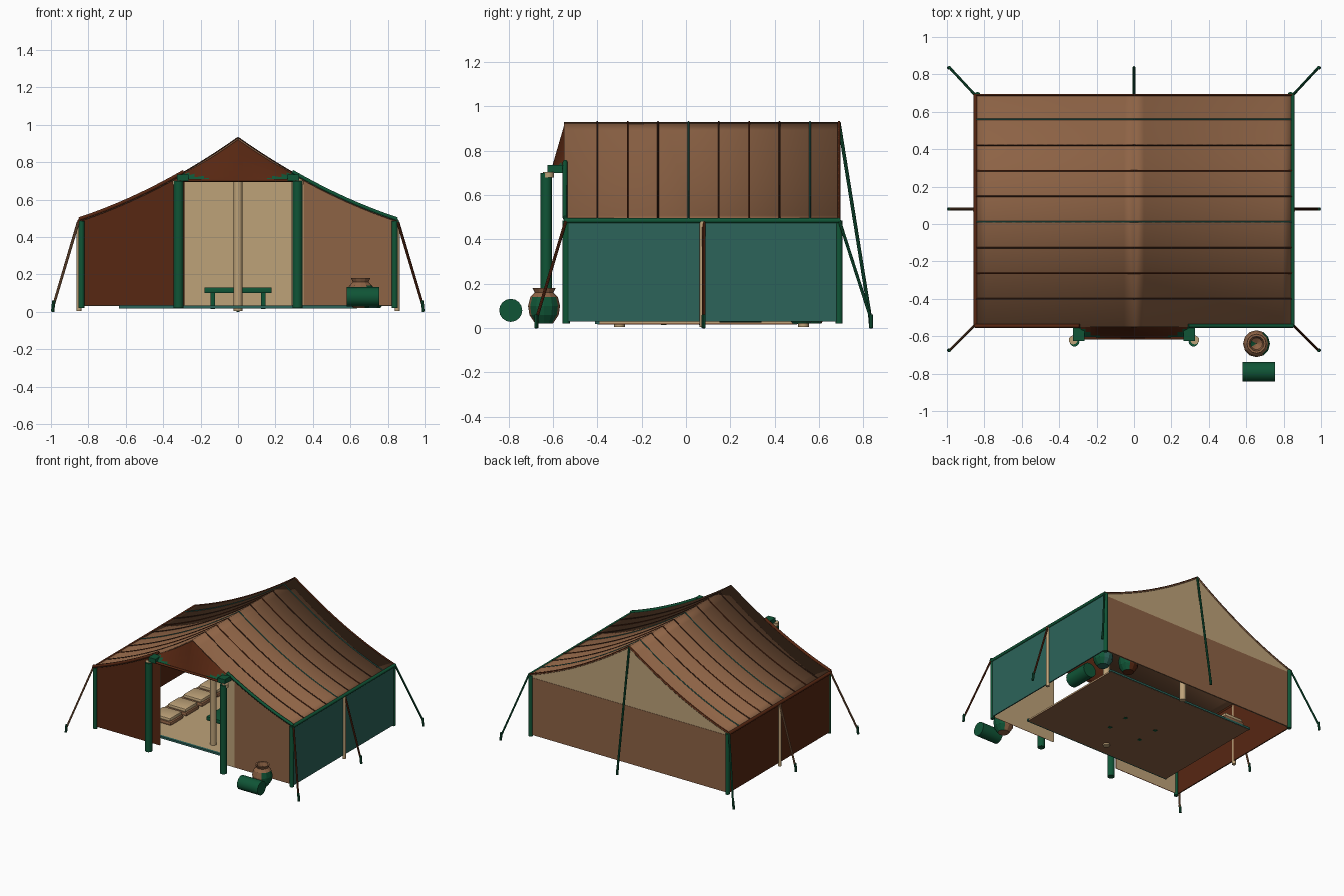
import bpy, bmesh, math
from mathutils import Vector

if "Cube" in bpy.data.objects:
    bpy.data.objects.remove(bpy.data.objects["Cube"])


def mat(name, rgb):
    m = bpy.data.materials.new(name)
    m.diffuse_color = (*rgb, 1)
    m.use_nodes = True
    m.node_tree.nodes["Principled BSDF"].inputs["Base Color"].default_value = m.diffuse_color
    return m


BROWN = mat("canvas brown", (0.27, 0.125, 0.06))
BEIGE = mat("canvas beige", (0.51, 0.36, 0.19))
TEAL = mat("teal", (0.025, 0.125, 0.1))
GREEN = mat("deep green", (0.005, 0.09, 0.037))
RUST = mat("rust", (0.095, 0.02, 0.006))
DARK = mat("dark brown", (0.045, 0.016, 0.008))


def finish(name, bm, mats, smooth=False, rule=None):
    me = bpy.data.meshes.new(name)
    bmesh.ops.recalc_face_normals(bm, faces=bm.faces)
    bm.to_mesh(me)
    bm.free()
    for m in (mats if isinstance(mats, list) else [mats]):
        me.materials.append(m)
    for p in me.polygons:
        p.use_smooth = smooth
        if rule:
            p.material_index = rule(p)
    ob = bpy.data.objects.new(name, me)
    bpy.context.collection.objects.link(ob)
    if smooth:
        bpy.ops.object.select_all(action='DESELECT')
        ob.select_set(True)
        bpy.context.view_layer.objects.active = ob
        bpy.ops.object.shade_smooth_by_angle(angle=math.radians(40))
    return ob


def box(name, lo, hi, m, bevel=0):
    lo, hi = Vector(lo), Vector(hi)
    bm = bmesh.new()
    bmesh.ops.create_cube(bm, size=1)
    for v in bm.verts:
        v.co = (lo + hi) / 2 + v.co * (hi - lo)
    if bevel:
        bmesh.ops.bevel(bm, geom=bm.edges[:], offset=bevel, segments=2, affect='EDGES', profile=0.5)
    return finish(name, bm, m, bevel > 0)


def rod(name, a, b, r, m, n=12):
    a, b = Vector(a), Vector(b)
    d = b - a
    bm = bmesh.new()
    bmesh.ops.create_cone(bm, cap_ends=True, segments=n, radius1=r, radius2=r, depth=d.length)
    q = d.to_track_quat('Z', 'Y')
    for v in bm.verts:
        v.co = (a + b) / 2 + q @ v.co
    return finish(name, bm, m, True)


def tube(name, pts, r, m):
    cu = bpy.data.curves.new(name, 'CURVE')
    cu.dimensions = '3D'
    cu.bevel_depth, cu.bevel_resolution, cu.use_fill_caps = r, 1, True
    s = cu.splines.new('POLY')
    s.points.add(len(pts) - 1)
    for p, c in zip(s.points, pts):
        p.co = (*c, 1)
    cu.materials.append(m)
    ob = bpy.data.objects.new(name, cu)
    bpy.context.collection.objects.link(ob)


def strip(name, lower, upper, m, rows=1, smooth=False, rule=None):
    """Sheet stretched between two polylines."""
    bm = bmesh.new()
    grid = [[bm.verts.new(Vector(a).lerp(Vector(b), j / rows)) for a, b in zip(lower, upper)]
            for j in range(rows + 1)]
    for j in range(rows):
        for i in range(len(lower) - 1):
            bm.faces.new((grid[j][i], grid[j][i + 1], grid[j + 1][i + 1], grid[j + 1][i]))
    return finish(name, bm, m, smooth, rule)


def roof_z(x):
    t = 1 - min(abs(x), 0.85) / 0.85
    return 0.49 + 0.44 * t - 0.16 * t * (1 - t)


def xs(a, b, n=12):
    return [a + (b - a) * i / n for i in range(n + 1)]


def panel(name, y, x0, x1, z0, m):
    X = xs(x0, x1)
    strip(name, [(x, y, z0) for x in X], [(x, y, roof_z(x) - 0.006) for x in X], m)


# sagging roof sheet
for s, side in ((-1, "left"), (1, "right")):
    X = [s * x for x in xs(0, 0.85, 16)]
    o = strip("roof_" + side, [(x, -0.55, roof_z(x)) for x in X],
              [(x, 0.695, roof_z(x)) for x in X], BROWN, 1, True)
    md = o.modifiers.new("thickness", 'SOLIDIFY')
    md.thickness, md.offset = 0.008, -1 if o.data.polygons[0].normal.z > 0 else 1

    # seam ropes across the roof
    for i in range(8):
        y = -0.4 + i * 0.137
        tube("roof_seam", [(x, y, roof_z(x) + 0.001) for x in X], 0.004, [DARK, RUST, DARK, TEAL][i % 4])
    trim = GREEN if s > 0 else RUST
    # edge trims, eaves, corner and mid posts
    E = [s * x for x in xs(0.29, 0.85, 8)]
    tube("front_roof_trim", [(x, -0.545, roof_z(x) + 0.006) for x in E], 0.011, trim)
    tube("back_roof_trim", [(x, 0.69, roof_z(x)) for x in X], 0.006, RUST)
    rod("eave_rail", (s * 0.847, -0.55, 0.485), (s * 0.847, 0.695, 0.485), 0.012, trim)
    for y in (-0.54, 0.69):
        rod("corner_post", (s * 0.837, y, 0.02), (s * 0.837, y, 0.485), 0.016, GREEN)
    rod("side_pole", (s * 0.85, 0.075, 0.005), (s * 0.85, 0.075, 0.48), 0.013, BEIGE)
    box("side_wall_" + side, (s * 0.844 - 0.004, -0.535, 0.03), (s * 0.844 + 0.004, 0.69, 0.48),
        TEAL if s > 0 else RUST)

    # porch posts with caps
    rod("porch_post", (s * 0.318, -0.63, 0.02), (s * 0.318, -0.63, 0.70), 0.026, GREEN)
    rod("porch_post_cap", (s * 0.325, -0.62, 0.68), (s * 0.325, -0.62, 0.703), 0.024, BEIGE)

    # guy ropes and pegs
    ropes = [((0.85, -0.54, 0.49), (0.985, -0.675, 0.04), BROWN if s < 0 else RUST),
             ((0.85, 0.69, 0.49), (0.985, 0.835, 0.04), GREEN),
             ((0.855, 0.08, 0.48), (0.985, 0.08, 0.04), BROWN if s < 0 else RUST)]
    for a, b, m in ropes:
        a, b = (s * a[0], *a[1:]), (s * b[0], *b[1:])
        rod("guy_rope", a, b, 0.007, m, 8)
        rod("peg", (s * 0.991, b[1], 0), (s * 0.985, b[1], 0.06), 0.009, GREEN, 8)

rod("back_guy_rope", (0, 0.69, 0.925), (0, 0.832, 0.04), 0.008, GREEN, 8)
rod("back_peg", (0, 0.835, 0), (0, 0.83, 0.06), 0.009, GREEN, 8)

# front walls, outer cloth and beige lining
panel("front_wall_left", -0.54, -0.84, -0.285, 0.035, RUST)
panel("front_wall_right", -0.54, 0.35, 0.84, 0.035, BROWN)
panel("front_door_edge", -0.54, 0.285, 0.35, 0.035, BEIGE)
panel("front_lining_left", -0.532, -0.84, -0.285, 0.035, BEIGE)
panel("front_lining_right", -0.532, 0.285, 0.84, 0.035, BEIGE)

# back wall: brown below, beige gable, beige lining
box("back_wall", (-0.84, 0.684, 0.03), (0.84, 0.692, 0.47), BROWN)
for s in (-1, 1):
    panel("back_gable", 0.69, 0, s * 0.84, 0.47, BEIGE)
    panel("back_lining", 0.68, 0, s * 0.84, 0.03, BEIGE)

# slanted porch valance with green corner patches
X = xs(-0.31, 0.31, 24)
strip("porch_valance", [(x, -0.612, 0.70) for x in X], [(x, -0.545, roof_z(x)) for x in X],
      [RUST, GREEN], 8, False,
      lambda p: int(p.center.z < 0.70 + 0.26 * (abs(p.center.x) - 0.12)))
rod("porch_header", (-0.31, -0.61, 0.703), (0.31, -0.61, 0.703), 0.008, RUST)
for s in (-1, 1):
    box("porch_bracket", (s * 0.295 - 0.03, -0.625, 0.70), (s * 0.295 + 0.03, -0.545, 0.735), GREEN)

# ridge and inner poles
rod("ridge_pole", (0, -0.5, 0.9), (0, 0.66, 0.9), 0.018, BROWN)
for y in (-0.3, 0.53):
    rod("inner_pole", (0, y, 0.005), (0, y, 0.9), 0.024, BEIGE)

# floor mat
box("mat_base", (-0.63, -0.4, 0.017), (0.63, 0.5, 0.022), BROWN)
box("mat_top", (-0.63, -0.395, 0.022), (0.63, 0.495, 0.03), BEIGE)
for y in (-0.4, 0.495):
    box("mat_border", (-0.635, y - 0.01, 0.018), (0.635, y + 0.01, 0.033), TEAL)

# low table
box("table_top", (-0.18, -0.13, 0.1), (0.18, 0.1, 0.13), GREEN, 0.004)
for x in (-0.135, 0.135):
    for y in (-0.1, 0.07):
        box("table_leg", (x - 0.012, y - 0.012, 0.015), (x + 0.012, y + 0.012, 0.1), GREEN)

# row of cushions
for i in range(4):
    y = -0.15 + i * 0.19
    box("cushion_base", (-0.59, y - 0.08, 0.03), (-0.41, y + 0.08, 0.06), BROWN, 0.012)
    box("cushion", (-0.58, y - 0.075, 0.055), (-0.42, y + 0.075, 0.085), BEIGE, 0.014)


# turned pots
def pot(name, x, y, m):
    prof = [(0, 0.02), (0.04, 0.02), (0.066, 0.06), (0.072, 0.1), (0.062, 0.14), (0.042, 0.16),
            (0.052, 0.18), (0.04, 0.18), (0.032, 0.15), (0, 0.13)]
    bm = bmesh.new()
    vs = [bm.verts.new((r, 0, z)) for r, z in prof]
    es = [bm.edges.new(e) for e in zip(vs, vs[1:])]
    bmesh.ops.spin(bm, geom=vs + es, cent=(0, 0, 0), axis=(0, 0, 1), angle=2 * math.pi, steps=12)
    bmesh.ops.remove_doubles(bm, verts=bm.verts, dist=0.0005)
    bmesh.ops.translate(bm, verts=bm.verts, vec=(x, y, 0))
    finish(name, bm, [m, GREEN], False, lambda p: int(p.normal.x > 0.5 and p.center.z < 0.15))


pot("outside_pot", 0.655, -0.64, BROWN)
pot("inside_pot_a", 0.53, 0.57, RUST)
pot("inside_pot_b", 0.72, 0.52, TEAL)

# bedrolls
rod("outside_bedroll", (0.58, -0.79, 0.08), (0.755, -0.79, 0.08), 0.052, GREEN, 16)
rod("inside_bedroll", (0.69, 0.15, 0.08), (0.69, 0.34, 0.08), 0.055, GREEN, 16)
